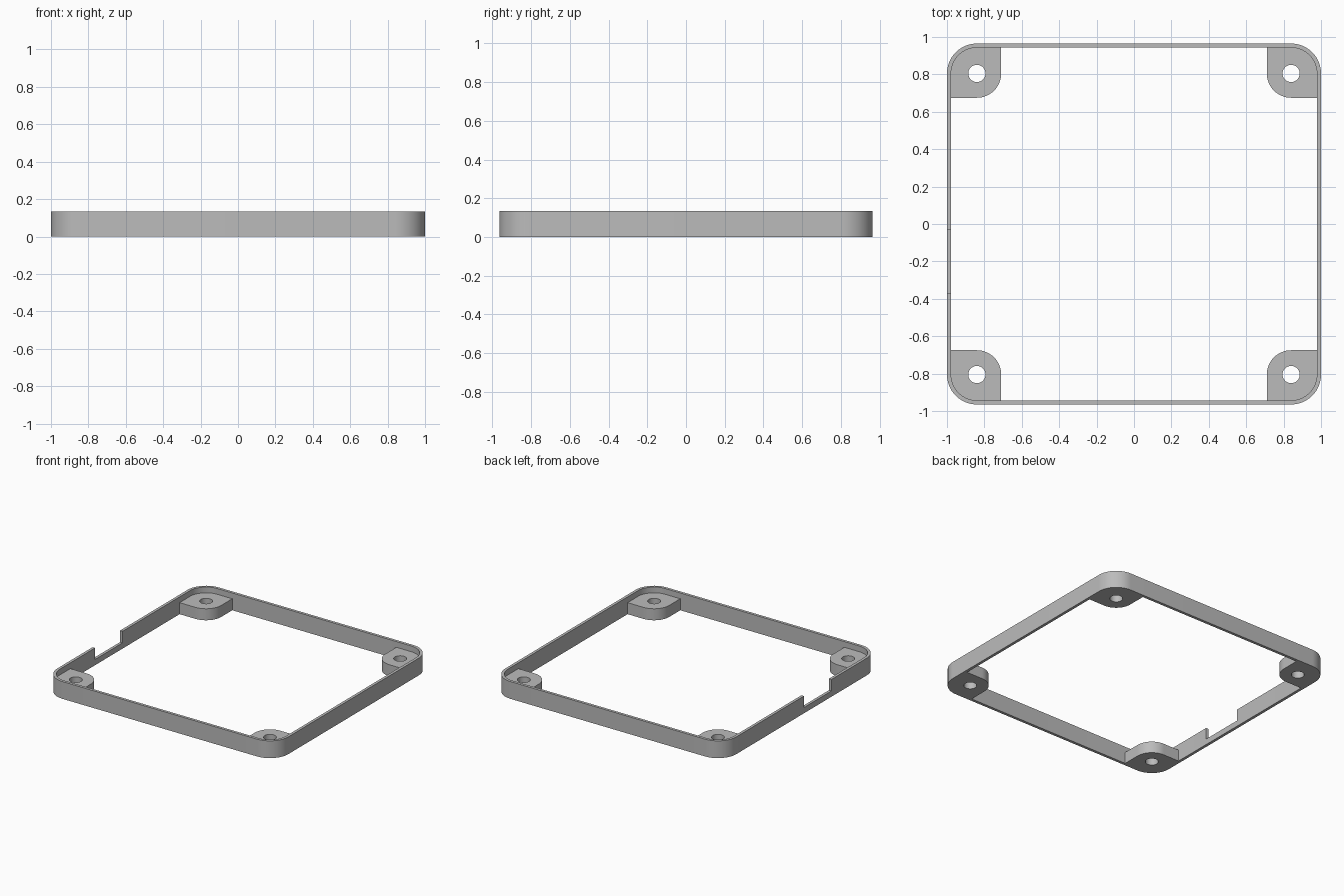
import bpy, bmesh
from math import sin, cos, pi

if "Cube" in bpy.data.objects:
    bpy.data.objects.remove(bpy.data.objects["Cube"])

HX, HY, HEIGHT = 1.0, 0.965, 0.135     # frame half sizes and height
CORNER, WALL = 0.16, 0.022             # outer corner radius, wall thickness
BOSS_H, BOSS_R, HOLE_R = 0.09, 0.13, 0.046
CX, CY = HX - CORNER, HY - CORNER      # corner centres

grey = bpy.data.materials.new("plain grey")
grey.use_nodes = True
grey.diffuse_color = (0.5, 0.5, 0.5, 1)
grey.node_tree.nodes["Principled BSDF"].inputs["Base Color"].default_value = grey.diffuse_color


def ring_solid(name, outer, inner, height):
    """Upright solid between two matching closed outlines."""
    bm = bmesh.new()
    loops = [[bm.verts.new((x, y, z)) for x, y in pts]
             for pts, z in ((outer, 0), (outer, height), (inner, height), (inner, 0))]
    n = len(outer)
    for k in range(4):
        a, b = loops[k], loops[(k + 1) % 4]
        for i in range(n):
            j = (i + 1) % n
            bm.faces.new((a[i], a[j], b[j], b[i]))
    bmesh.ops.recalc_face_normals(bm, faces=bm.faces)
    mesh = bpy.data.meshes.new(name)
    bm.to_mesh(mesh)
    bm.free()
    mesh.materials.append(grey)
    obj = bpy.data.objects.new(name, mesh)
    bpy.context.collection.objects.link(obj)
    return obj


def smooth(obj):
    bpy.ops.object.select_all(action='DESELECT')
    obj.select_set(True)
    bpy.context.view_layer.objects.active = obj
    bpy.ops.object.shade_smooth_by_angle(angle=pi / 6)


def rounded_rect(radius, steps=16):
    """Rounded rectangle about the shared corner centres."""
    pts = []
    for q, (sx, sy) in enumerate(((1, 1), (-1, 1), (-1, -1), (1, -1))):
        for i in range(steps + 1):
            a = (q + i / steps) * pi / 2
            pts.append((sx * CX + radius * cos(a), sy * CY + radius * sin(a)))
    return pts


# Thin outer wall
frame = ring_solid("frame_wall", rounded_rect(CORNER), rounded_rect(CORNER - WALL), HEIGHT)

# Notch in the top of the right wall
bpy.ops.mesh.primitive_cube_add(size=1, location=(-HX, -0.2, 0.145))
cutter = bpy.context.object
cutter.name = "notch_cutter"
cutter.scale = (0.2, 0.34, 0.2)
cutter.hide_render = True
cut = frame.modifiers.new("notch", 'BOOLEAN')
cut.operation, cut.object, cut.solver = 'DIFFERENCE', cutter, 'EXACT'
bpy.context.view_layer.objects.active = frame
bpy.ops.object.modifier_apply(modifier=cut.name)
bpy.data.objects.remove(cutter)
smooth(frame)


def boss_outlines(sx, sy, steps=64):
    """Boss outline: round outside and inside, square where it meets the walls."""
    outer, hole = [], []
    for i in range(steps):
        a = 2 * pi * i / steps
        c, s = cos(a), sin(a)
        square = (i // (steps // 4)) % 2 == 1
        m = max(abs(c), abs(s)) if square else 1
        reach_x = CORNER - WALL if c > 0 else BOSS_R
        reach_y = CORNER - WALL if s > 0 else BOSS_R
        outer.append((sx * (CX + reach_x * c / m), sy * (CY + reach_y * s / m)))
        hole.append((sx * (CX + HOLE_R * c), sy * (CY + HOLE_R * s)))
    return outer, hole


# Screw bosses in the four corners
for side, sx in (("left", 1), ("right", -1)):
    for end, sy in (("front", -1), ("back", 1)):
        smooth(ring_solid(f"{end}_{side}_boss", *boss_outlines(sx, sy), BOSS_H))
